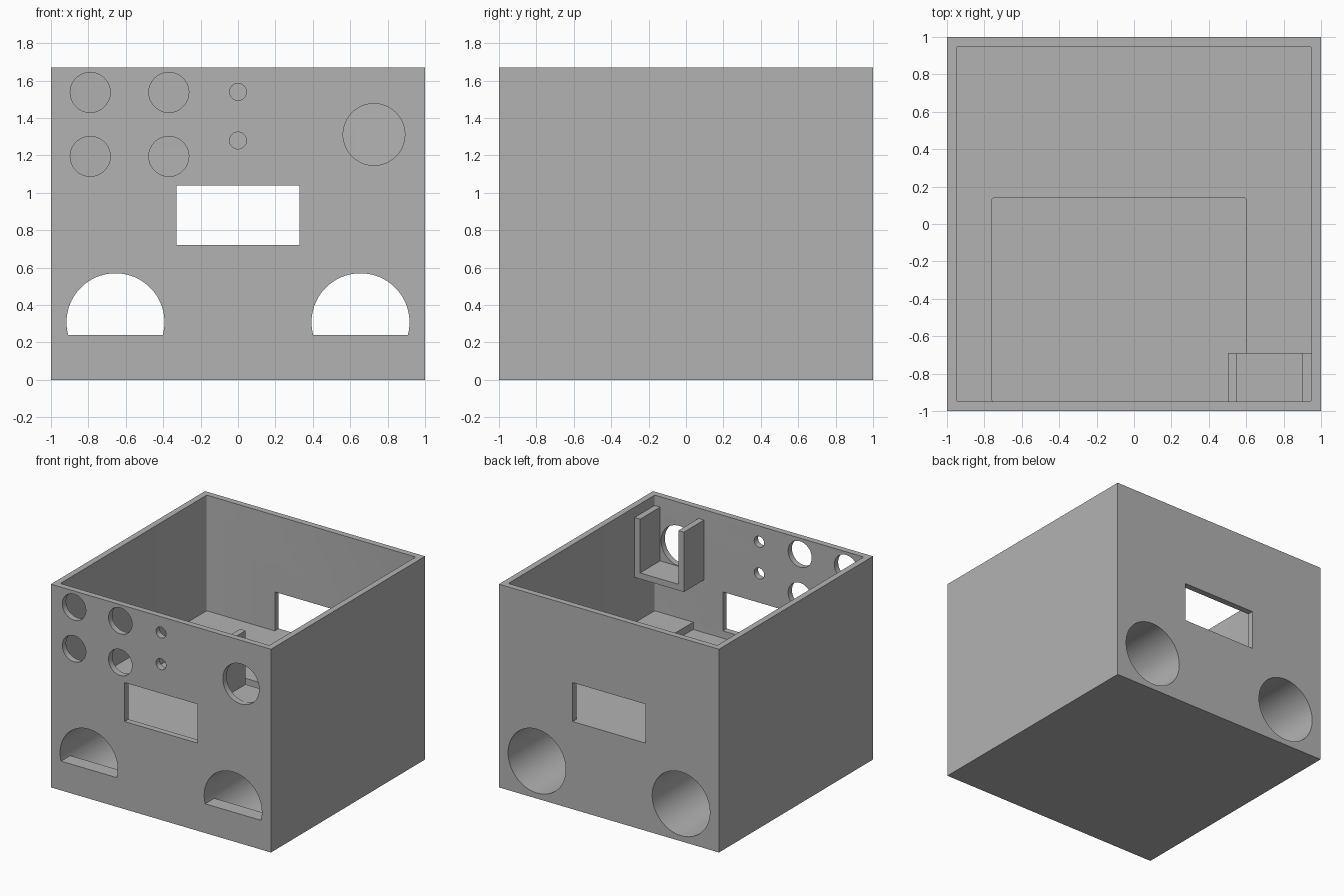
import bpy, bmesh, math

if "Cube" in bpy.data.objects:
    bpy.data.objects.remove(bpy.data.objects["Cube"])

W, H, T = 1.0, 1.67, 0.05          # half width, height, wall thickness
FLOOR, POCKET = 0.72, 0.66         # inner floor levels

grey = bpy.data.materials.new("light grey")
grey.diffuse_color = (0.45, 0.45, 0.45, 1)
grey.use_nodes = True
grey.node_tree.nodes["Principled BSDF"].inputs["Base Color"].default_value = grey.diffuse_color


def finish(name, bm):
    bmesh.ops.recalc_face_normals(bm, faces=bm.faces)
    me = bpy.data.meshes.new(name)
    bm.to_mesh(me)
    bm.free()
    me.materials.append(grey)
    ob = bpy.data.objects.new(name, me)
    bpy.context.collection.objects.link(ob)
    return ob


def box(name, x0, x1, y0, y1, z0, z1, corner=0):
    bm = bmesh.new()
    bmesh.ops.create_cube(bm, size=1)
    for v in bm.verts:
        v.co = ((x0 + x1) / 2 + v.co.x * (x1 - x0),
                (y0 + y1) / 2 + v.co.y * (y1 - y0),
                (z0 + z1) / 2 + v.co.z * (z1 - z0))
    if corner:                     # round the upright edges
        upright = [e for e in bm.edges
                   if abs(e.verts[0].co.z - e.verts[1].co.z) > 1e-4]
        bmesh.ops.bevel(bm, geom=upright, offset=corner, segments=3,
                        profile=0.5, affect='EDGES')
    return finish(name, bm)


def rod(name, x, z, r, y0, y1, n=64):
    bm = bmesh.new()
    ring = [bm.verts.new((x + r * math.cos(math.tau * i / n), y0,
                          z + r * math.sin(math.tau * i / n))) for i in range(n)]
    face = bm.faces.new(ring)
    ext = bmesh.ops.extrude_face_region(bm, geom=[face])
    for v in ext["geom"]:
        if isinstance(v, bmesh.types.BMVert):
            v.co.y = y1
    return finish(name, bm)


def combine(target, tool, op='DIFFERENCE'):
    mod = target.modifiers.new(op, 'BOOLEAN')
    mod.operation, mod.solver, mod.object = op, 'EXACT', tool
    bpy.context.view_layer.objects.active = target
    bpy.ops.object.modifier_apply(modifier=mod.name)
    bpy.data.objects.remove(tool)


# Open box with a thick base and a shallow pocket in its floor
case = box("case", -W, W, -W, W, 0, H)
combine(case, box("cavity", -W + T, W - T, -W + T, W - T, FLOOR, H + 0.2, 0.012))
combine(case, box("pocket", -0.76, 0.6, -W + T, 0.14, POCKET, 1.2, 0.012))

# Windows in the front and back walls
for y in (-1, 1):
    combine(case, box("window", -0.33, 0.33, y - 0.06, y + 0.06, FLOOR, 1.04))

# Two round tunnels through the base, with a raised sill at the front
for x in (-0.655, 0.655):
    tunnel = rod("tunnel", x, 0.308, 0.262, -1.1, 1.1, 96)
    combine(tunnel, box("sill", x - 0.4, x + 0.4, -1.2, -0.88, -0.1, 0.24))
    combine(case, tunnel)

# Round holes in the front panel
holes = [(x, z, 0.107) for x in (-0.79, -0.37) for z in (1.537, 1.195)]
holes += [(0, 1.54, 0.045), (0, 1.28, 0.045), (0.727, 1.312, 0.165)]
for x, z, r in holes:
    combine(case, rod("hole", x, z, r, -1.1, -0.9))

# U-shaped bracket behind the large hole
bracket = box("bracket", 0.502, W - T, -W + T, -0.69, 1.093, 1.585)
combine(bracket, box("slot", 0.552, 0.9, -1.1, -0.6, 1.143, 1.8))

for ob in (case, bracket):
    bpy.ops.object.select_all(action='DESELECT')
    ob.select_set(True)
    bpy.context.view_layer.objects.active = ob
    bpy.ops.object.shade_smooth_by_angle(angle=math.radians(30))
